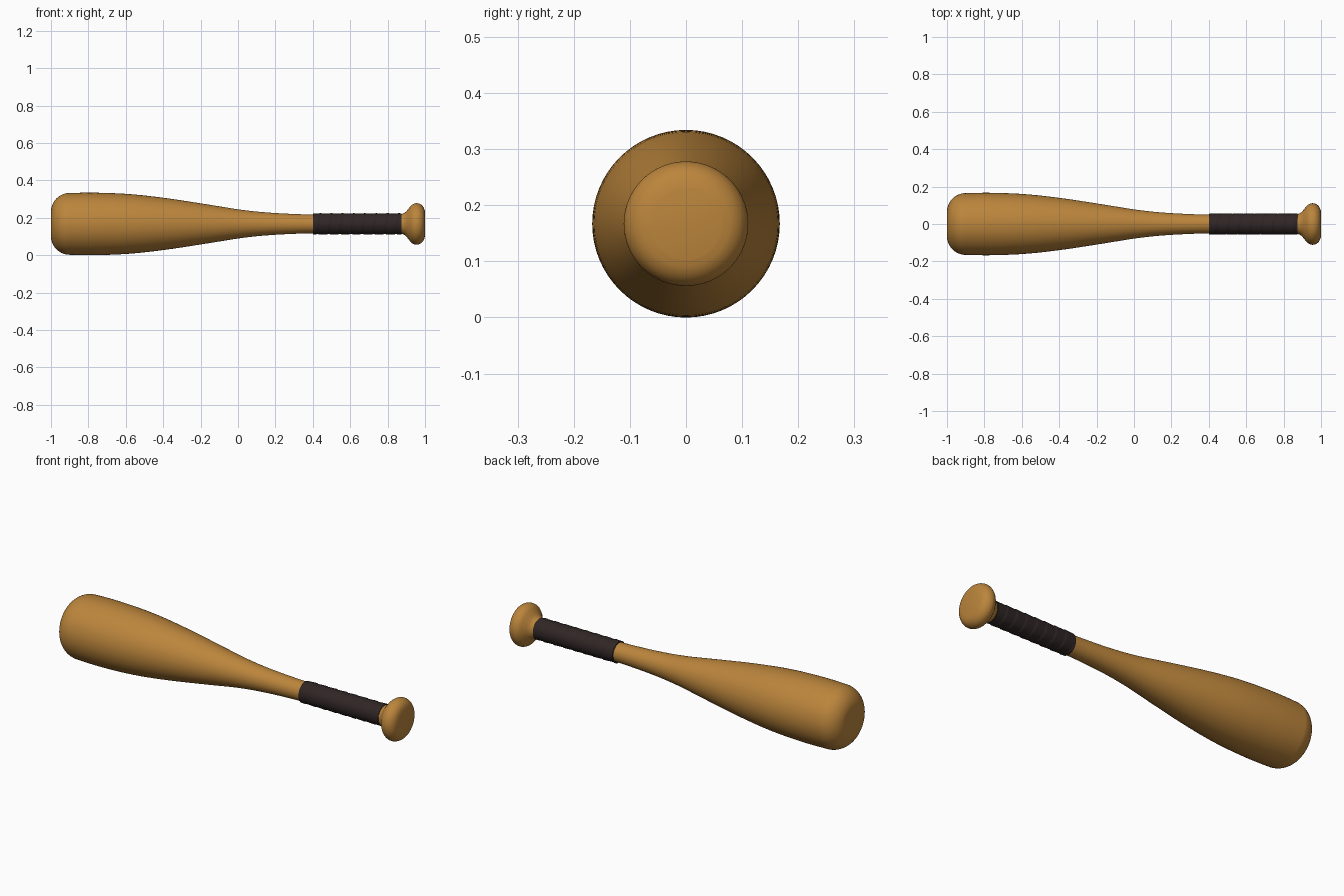
import bpy, bmesh, math
from mathutils import Vector

if "Cube" in bpy.data.objects:
    bpy.data.objects.remove(bpy.data.objects["Cube"])

AXIS_Z = 0.167
SIDES = 64


def material(name, rgb):
    m = bpy.data.materials.new(name)
    m.diffuse_color = (*rgb, 1)
    m.use_nodes = True
    m.node_tree.nodes["Principled BSDF"].inputs["Base Color"].default_value = m.diffuse_color
    return m


wood = material("honey wood", (0.50, 0.235, 0.045))
tape = material("dark grip tape", (0.030, 0.019, 0.019))


def smooth_profile(pts, steps=5):
    """Catmull-Rom curve through (x, radius) points."""
    p = [Vector(q) for q in pts]
    p = [p[0]] + p + [p[-1]]
    out = []
    for a, b, c, d in zip(p, p[1:], p[2:], p[3:]):
        for i in range(steps):
            t = i / steps
            out.append(0.5 * (2 * b + (c - a) * t + (2 * a - 5 * b + 4 * c - d) * t * t
                              + (3 * b - a - 3 * c + d) * t ** 3))
    return out + [p[-1]]


def lathe(name, profile, mat, bump=None):
    """Spin a profile about the long axis, with an optional radius offset."""
    bm = bmesh.new()
    rings = []
    for x, r in profile:
        ring = []
        for i in range(SIDES):
            a = 2 * math.pi * i / SIDES
            rr = r + (bump(x, a) if bump else 0)
            ring.append(bm.verts.new((x, rr * math.cos(a), AXIS_Z + rr * math.sin(a))))
        rings.append(ring)
    for r0, r1 in zip(rings, rings[1:]):
        for i in range(SIDES):
            j = (i + 1) % SIDES
            bm.faces.new((r0[i], r0[j], r1[j], r1[i]))
    bm.faces.new(rings[0])
    bm.faces.new(rings[-1])
    bmesh.ops.recalc_face_normals(bm, faces=bm.faces)
    me = bpy.data.meshes.new(name)
    bm.to_mesh(me)
    bm.free()
    me.materials.append(mat)
    ob = bpy.data.objects.new(name, me)
    bpy.context.collection.objects.link(ob)
    bpy.ops.object.select_all(action='DESELECT')
    ob.select_set(True)
    bpy.context.view_layer.objects.active = ob
    bpy.ops.object.shade_smooth_by_angle(angle=math.radians(35))
    return ob


# Barrel end rounding, long taper, handle and knob in one turned piece
end = [(-0.9 - 0.1 * math.sin(a), 0.065 + 0.1 * math.cos(a))
       for a in (math.pi / 2 * (1 - i / 8) for i in range(9))]
taper = [(-0.82, 0.167), (-0.74, 0.1665), (-0.62, 0.162), (-0.5, 0.152), (-0.35, 0.133),
         (-0.2, 0.110), (-0.1, 0.094), (0.0, 0.078), (0.1, 0.066), (0.2, 0.058),
         (0.3, 0.053), (0.4, 0.050), (0.6, 0.049), (0.84, 0.049)]
knob = [(0.875, 0.053), (0.895, 0.063), (0.91, 0.080), (0.925, 0.098), (0.938, 0.107),
        (0.953, 0.111), (0.97, 0.108), (0.985, 0.098), (0.995, 0.083), (1.0, 0.064)]
lathe("bat_body", smooth_profile(end + taper + knob), wood)

# Grip tape wound around the handle with slight overlapping ridges
START, END, PITCH = 0.40, 0.875, 0.06
n = 96
grip = [(START, 0.046)] + [(START + (END - START) * i / n, 0.0545) for i in range(n + 1)] + [(END, 0.046)]
lathe("grip_wrap", grip, tape,
      lambda x, a: 0.003 * (((x - START) / PITCH + a / (2 * math.pi)) % 1.0))
